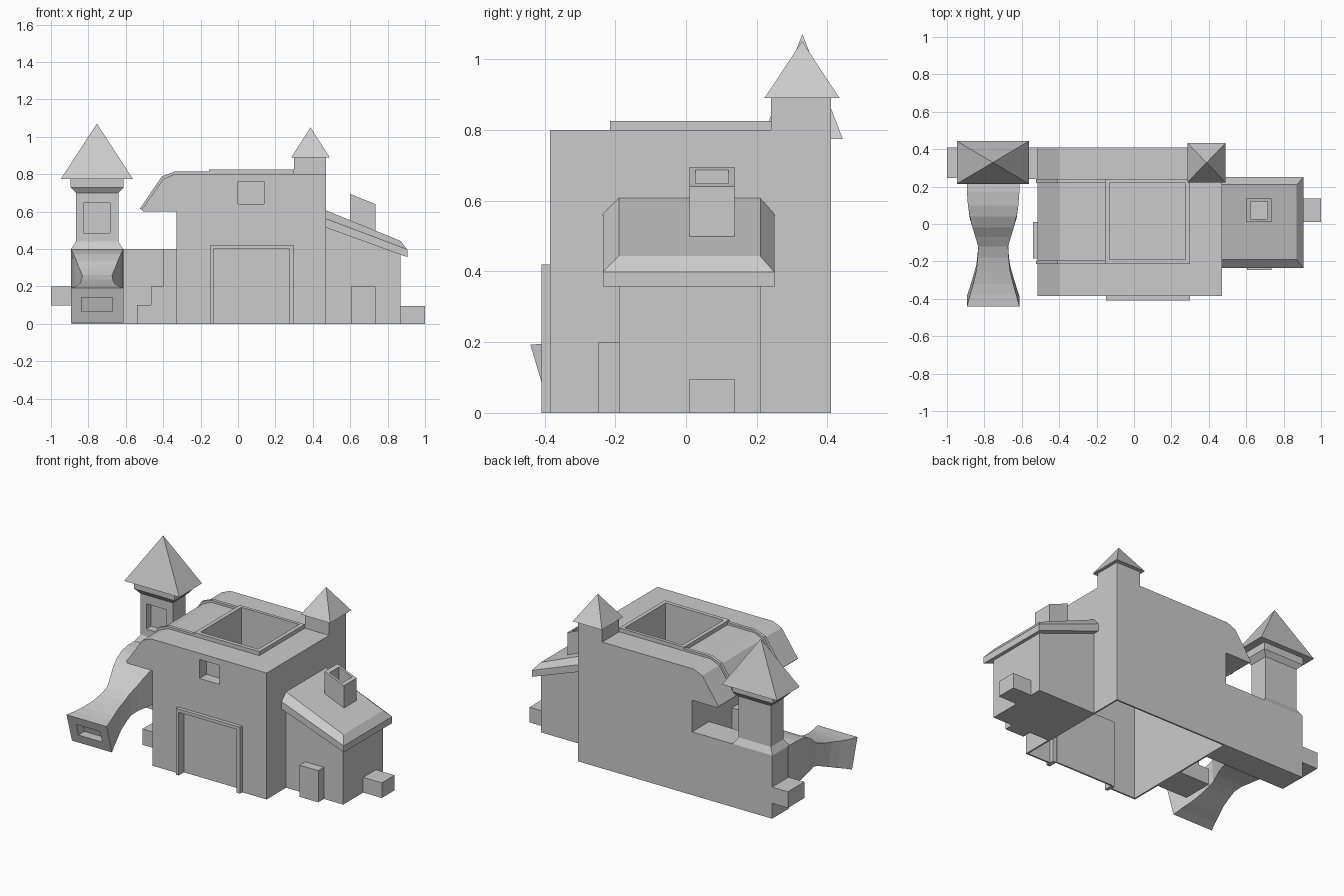
import bpy, bmesh

if "Cube" in bpy.data.objects:
    bpy.data.objects.remove(bpy.data.objects["Cube"])


def loft(name, rings, open_last=False):
    """Skin a list of equal-length point rings and cap the ends."""
    bm = bmesh.new()
    vs = [[bm.verts.new(p) for p in r] for r in rings]
    n = len(rings[0])
    for a, b in zip(vs, vs[1:]):
        for i in range(n):
            j = (i + 1) % n
            bm.faces.new((a[i], a[j], b[j], b[i]))
    bm.faces.new(vs[0])
    if not open_last:
        bm.faces.new(vs[-1])
    bmesh.ops.recalc_face_normals(bm, faces=bm.faces)
    me = bpy.data.meshes.new(name)
    bm.to_mesh(me)
    bm.free()
    ob = bpy.data.objects.new(name, me)
    bpy.context.collection.objects.link(ob)
    return ob


def rect(x0, x1, y0, y1, z):
    return [(x0, y0, z), (x1, y0, z), (x1, y1, z), (x0, y1, z)]


def rect_xz(x0, x1, z0, z1, y):
    return [(x0, y, z0), (x1, y, z0), (x1, y, z1), (x0, y, z1)]


def box(name, x0, x1, y0, y1, z0, z1):
    return loft(name, [rect(x0, x1, y0, y1, z0), rect(x0, x1, y0, y1, z1)])


def prism(name, profile, y0, y1):
    return loft(name, [[(x, y, z) for x, z in profile] for y in (y0, y1)])


def cut(ob, *bounds):
    """Subtract a box from an object."""
    c = box("cutter", *bounds)
    c.hide_render = True
    m = ob.modifiers.new("cut", "BOOLEAN")
    m.object, m.operation, m.solver = c, "DIFFERENCE", "EXACT"
    bpy.context.view_layer.objects.active = ob
    bpy.ops.object.modifier_apply(modifier=m.name)
    bpy.data.objects.remove(c)


def pyramid(name, x0, x1, y0, y1, z0, z1):
    cx, cy, e = (x0 + x1) / 2, (y0 + y1) / 2, 0.0005
    return loft(name, [rect(x0, x1, y0, y1, z0),
                       rect(cx - e, cx + e, cy - e, cy + e, z1)])


# main hall: hollow from below, with roof pit, doorway and window openings
hall = prism("main_hall", [(-.33, 0), (.47, 0), (.47, .8), (-.34, .8), (-.40, .775),
                           (-.515, .61), (-.505, .6), (-.33, .6)], -.385, .41)
cut(hall, -.32, .46, -.375, .40, -.1, .785)
cut(hall, -.13, .275, -.19, .22, .7, .9)
cut(hall, -.13, .275, -.5, -.3, -.1, .40)
cut(hall, 0, .14, -.5, -.3, .64, .76)
loft("roof_pit", [rect(-.13, .275, -.19, .22, .5), rect(-.13, .275, -.19, .22, .8)], True)
loft("window_recess", [rect_xz(0, .14, .64, .76, -.315),
                       rect_xz(0, .14, .64, .76, -.385)], True)

# rim around the roof pit
rim = box("pit_rim", -.155, .30, -.215, .24, .79, .825)
cut(rim, -.13, .275, -.19, .22, .7, .9)

# rails running down the curved eave
rail = [(-.155, .79), (-.155, .814), (-.34, .814), (-.408, .788),
        (-.525, .615), (-.50, .605), (-.395, .765), (-.33, .79)]
for y in (-.215, .22):
    prism("roof_rail", rail, y, y + .02)

# doorway frame and recessed panel
frame = box("door_frame", -.15, .30, -.408, -.35, 0, .42)
cut(frame, -.13, .275, -.5, -.2, -.1, .40)
box("door_panel", -.13, .275, -.355, -.345, 0, .40)

# small corner turret
box("turret", .30, .47, .24, .41, .79, .89)
pyramid("turret_roof", .285, .49, .222, .434, .89, 1.05)

# low back wall with side block
box("back_wall", -.89, -.33, .24, .41, 0, .40)
box("side_block", -1, -.89, .245, .41, .097, .2)

# tower with flared foot and cornice
tower = loft("tower", [rect(-.753 - w, -.753 + w, .325 - d, .325 + d, z) for w, d, z in (
    (.139, .085, .40), (.113, .063, .44), (.113, .063, .70),
    (.142, .085, .73), (.142, .085, .78))])
cut(tower, -.825, -.685, .2, .31, .485, .645)
pyramid("tower_roof", -.947, -.562, .215, .443, .775, 1.07)

# trumpet-shaped chute: (y top, z top, y bottom, z bottom, half width)
sections = [(.25, .40, .25, .12, .14), (.17, .40, .17, .13, .14), (.10, .39, .10, .14, .135),
            (.04, .37, .03, .145, .125), (-.02, .335, -.02, .14, .11),
            (-.07, .295, -.06, .135, .095), (-.12, .262, -.11, .12, .08),
            (-.18, .238, -.16, .10, .083), (-.25, .22, -.22, .075, .09),
            (-.32, .205, -.28, .05, .107), (-.38, .197, -.335, .03, .124),
            (-.44, .193, -.385, .008, .14)]


def chute_ring(yt, zt, yb, zb, w):
    x = -.753
    return [(x - w, yb, zb), (x + w, yb, zb), (x + w, yt, zt), (x - w, yt, zt)]


rings = [chute_ring(*s) for s in sections]
rings += [chute_ring(-.424, .14, -.402, .065, .083),   # mouth opening
          chute_ring(-.364, .14, -.342, .065, .083)]
loft("chute", rings)

# side steps up to the hall
for x0, x1, z in ((-.54, -.465, .1), (-.465, -.40, .2), (-.40, -.33, .40)):
    box("step", x0, x1, -.185, .012, 0, z)

# annex with bevelled lean-to roof
prism("annex", [(.47, 0), (.87, 0), (.87, .385), (.47, .54)], -.19, .21)


def slope(x1, y0, y1, z0, z1):
    return [(.47, y0, z0), (x1, y0, z1), (x1, y1, z1), (.47, y1, z0)]


loft("annex_roof", [slope(.905, -.235, .25, .515, .357),
                    slope(.905, -.235, .25, .562, .398),
                    slope(.87, -.19, .21, .607, .443)])

# chimney with slanted hollow top
chimney = prism("chimney", [(.60, .50), (.735, .45), (.735, .64), (.60, .695)], .01, .137)
cut(chimney, .622, .715, .027, .12, .58, .8)

# annex boxes
box("front_box", .603, .735, -.247, -.19, 0, .2)
box("end_box", .87, 1, .01, .137, 0, .096)
